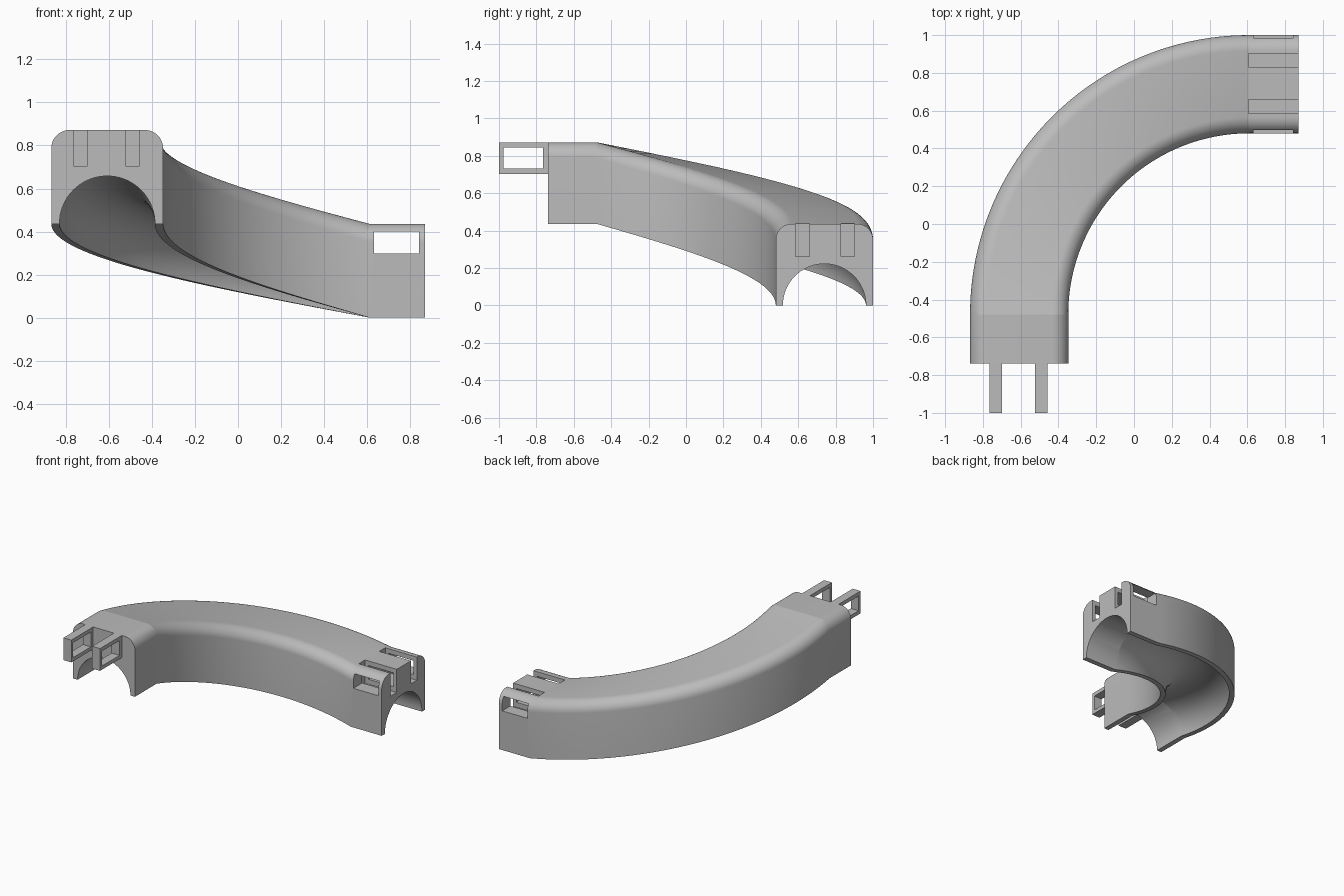
import bpy, bmesh, math
from mathutils import Vector

cube = bpy.data.objects.get("Cube")
if cube:
    bpy.data.objects.remove(cube, do_unlink=True)

grey = bpy.data.materials.new("plain grey")
grey.use_nodes = True
grey.diffuse_color = (0.5, 0.5, 0.5, 1)
grey.node_tree.nodes["Principled BSDF"].inputs["Base Color"].default_value = (0.5, 0.5, 0.5, 1)

HALF, HEIGHT, CORNER, ARCH = 0.26, 0.436, 0.085, 0.222
CENTRE, RADIUS, END = Vector((0.61, -0.478, 0)), 1.218, 0.26


def finish(name, bm):
    bmesh.ops.recalc_face_normals(bm, faces=bm.faces)
    mesh = bpy.data.meshes.new(name)
    bm.to_mesh(mesh)
    bm.free()
    mesh.materials.append(grey)
    ob = bpy.data.objects.new(name, mesh)
    bpy.context.collection.objects.link(ob)
    return ob


def box(name, lo, hi):
    bm = bmesh.new()
    bmesh.ops.create_cube(bm, size=1)
    lo, hi = Vector(lo), Vector(hi)
    for v in bm.verts:
        v.co = (lo + hi) / 2 + v.co * (hi - lo)
    return finish(name, bm)


def cut(target, *boxes):
    for lo, hi in boxes:
        tool = box("cutter", lo, hi)
        tool.hide_render = True
        mod = target.modifiers.new("cut", "BOOLEAN")
        mod.operation, mod.solver, mod.object = "DIFFERENCE", "EXACT", tool
        bpy.context.view_layer.objects.active = target
        bpy.ops.object.modifier_apply(modifier=mod.name)
        bpy.data.objects.remove(tool, do_unlink=True)


def arc(cx, cz, r, a, b, n):
    angles = [math.radians(a + (b - a) * i / n) for i in range(n + 1)]
    return [(cx + r * math.cos(t), cz + r * math.sin(t)) for t in angles]


# Cross-section: rounded top corners with a half-round tunnel below
inset = HALF - CORNER
profile = [(HALF, 0)]
profile += arc(inset, HEIGHT - CORNER, CORNER, 0, 90, 12)
profile += arc(-inset, HEIGHT - CORNER, CORNER, 90, 180, 12)
profile += [(-HALF, 0)] + arc(0, 0, ARCH, 180, 0, 36)

# Path: level stub, descending quarter turn, level stub
STEPS = 64
stations = []
for i in range(STEPS + 1):
    t = math.pi * (1 - i / STEPS / 2)
    out = Vector((math.cos(t), math.sin(t), 0))
    drop = Vector((0, 0, HEIGHT * (1 - i / STEPS)))
    stations.append((CENTRE + out * RADIUS + drop, out))
first, last = stations[0], stations[-1]
stations.insert(0, (first[0] - Vector((0, END, 0)), first[1]))
stations.append((last[0] + Vector((END, 0, 0)), last[1]))

bm = bmesh.new()
rings = [[bm.verts.new(p + out * u + Vector((0, 0, z))) for u, z in profile]
         for p, out in stations]
n = len(profile)
for a, b in zip(rings, rings[1:]):
    for i in range(n):
        j = (i + 1) % n
        bm.faces.new((a[i], a[j], b[j], b[i]))
bm.faces.new(rings[0])
bm.faces.new(rings[-1])
track = finish("curved_channel", bm)

# Receiving slots and the cross window at the low end
cut(track,
    ((0.605, 0.585, 0.26), (0.95, 0.66, 0.6)),
    ((0.605, 0.83, 0.26), (0.95, 0.902, 0.6)),
    ((0.632, 0.3, 0.297), (0.842, 1.2, 0.401)))
bpy.ops.object.select_all(action="DESELECT")
track.select_set(True)
bpy.context.view_layer.objects.active = track
bpy.ops.object.shade_smooth_by_angle(angle=math.radians(9))

# Framed connector prongs at the high end
for name, x in (("right_prong", -0.732), ("left_prong", -0.491)):
    prong = box(name, (x - 0.033, -1, 0.703), (x + 0.033, -0.738, 2 * HEIGHT))
    cut(prong, ((x - 0.1, -0.977, 0.731), (x + 0.1, -0.765, 0.843)))
